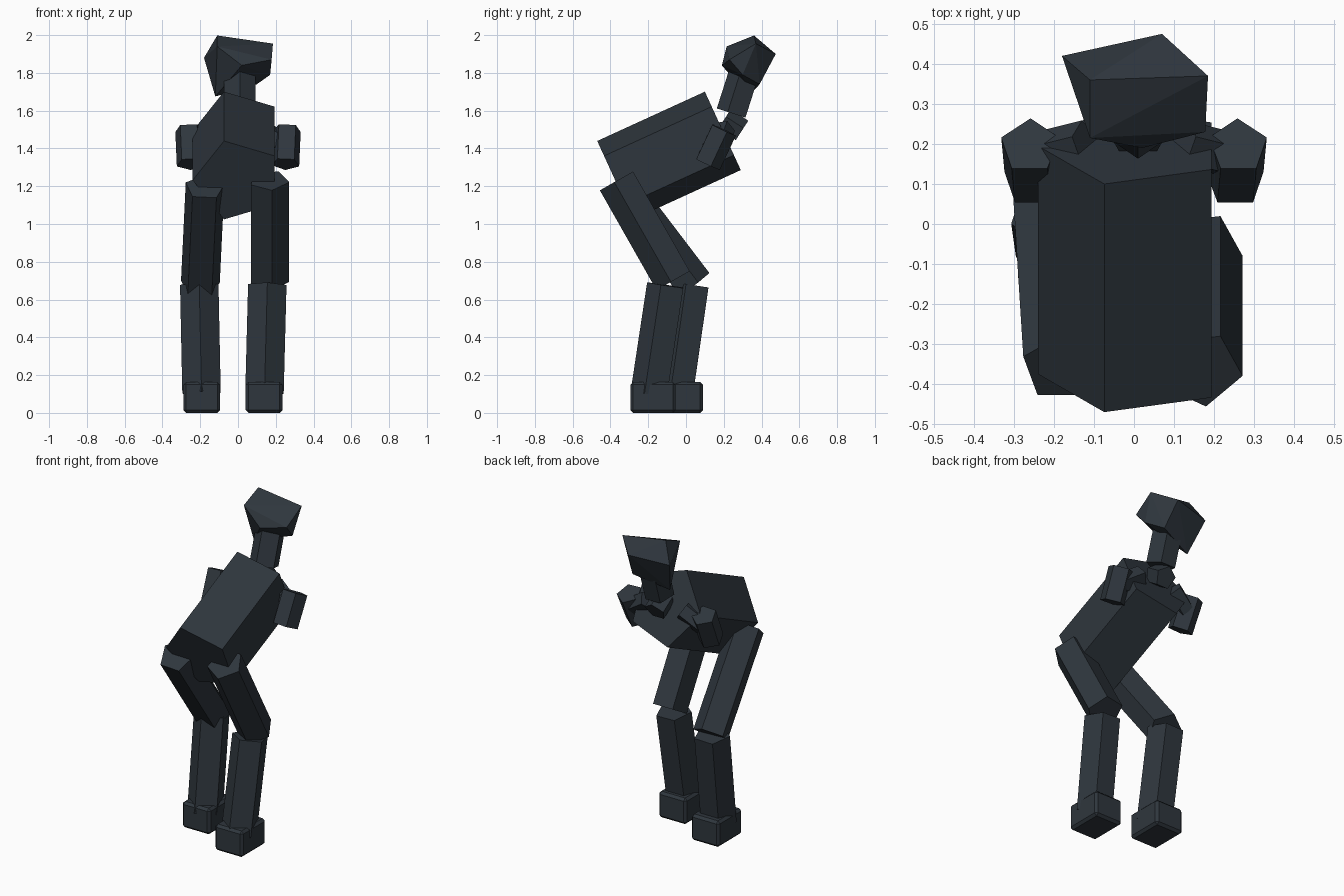
import bpy, bmesh, math
from mathutils import Vector

cube = bpy.data.objects.get("Cube")
if cube:
    bpy.data.objects.remove(cube, do_unlink=True)

# One dark slate colour
slate = bpy.data.materials.new("dark_slate")
slate.use_nodes = True
colour = (0.028, 0.037, 0.047, 1)
slate.diffuse_color = colour
slate.node_tree.nodes["Principled BSDF"].inputs["Base Color"].default_value = colour


def add_object(name, bm):
    bmesh.ops.recalc_face_normals(bm, faces=bm.faces)
    mesh = bpy.data.meshes.new(name)
    bm.to_mesh(mesh)
    bm.free()
    mesh.materials.append(slate)
    obj = bpy.data.objects.new(name, mesh)
    bpy.context.collection.objects.link(obj)
    return obj


def prism(name, start, end, radius, corner, sides=5):
    """Capped prism from start to end, first corner pointing towards 'corner'."""
    start, end, corner = Vector(start), Vector(end), Vector(corner)
    axis = (end - start).normalized()
    e1 = (corner - axis * corner.dot(axis)).normalized()
    e2 = axis.cross(e1)
    bm = bmesh.new()
    rings = []
    for centre in (start, end):
        ring = []
        for i in range(sides):
            a = math.tau * i / sides
            ring.append(bm.verts.new(centre + radius * (e1 * math.cos(a) + e2 * math.sin(a))))
        rings.append(ring)
        bm.faces.new(ring)
    low, high = rings
    for i in range(sides):
        j = (i + 1) % sides
        bm.faces.new((low[i], low[j], high[j], high[i]))
    return add_object(name, bm)


def hull(name, points):
    bm = bmesh.new()
    for p in points:
        bm.verts.new(p)
    bmesh.ops.convex_hull(bm, input=bm.verts)
    return add_object(name, bm)


def foot(name, x, y):
    bm = bmesh.new()
    bmesh.ops.create_cube(bm, size=1)
    for v in bm.verts:
        v.co = Vector((x + v.co.x * 0.195, y + v.co.y * 0.24, 0.082 + v.co.z * 0.164))
    obj = add_object(name, bm)
    bevel = obj.modifiers.new("edge_bevel", "BEVEL")
    bevel.width = 0.015
    bevel.segments = 1


# Leaning torso
prism("torso", (0, -0.375, 1.232), (0, 0.195, 1.493), 0.24, (-1, 0, 0))

# Neck and its base
prism("neck_base", (0.01, 0.2, 1.55), (0.01, 0.293, 1.49), 0.068, (0, 0, 1))
prism("neck", (0.01, 0.247, 1.585), (0.01, 0.325, 1.83), 0.088, (0, -1, 0))

# Faceted head
hull("head", [
    (-0.11, 0.36, 1.998), (0.185, 0.37, 1.955), (0.07, 0.475, 1.9),
    (-0.18, 0.42, 1.88), (-0.11, 0.215, 1.94), (0.02, 0.19, 1.84),
    (0.178, 0.23, 1.87), (0.17, 0.3, 1.79), (0.1, 0.39, 1.74),
    (-0.12, 0.33, 1.675),
])

# Short arms with shoulder stubs
for side, s in (("left", 1), ("right", -1)):
    prism(side + "_shoulder", (s * 0.12, 0.2, 1.5), (s * 0.24, 0.17, 1.42), 0.06, (0, 1, 0))
    prism(side + "_arm", (s * 0.252, 0.11, 1.318), (s * 0.26, 0.195, 1.5), 0.076, (0, 1, 0))

# Legs, set in a slight stride
prism("left_thigh", (0.165, -0.363, 1.231), (0.165, -0.063, 0.703), 0.108, (0.12, -1, 0))
prism("right_thigh", (-0.175, -0.358, 1.195), (-0.2, 0.038, 0.675), 0.108, (0, 1, 0))
prism("left_shin", (0.14, -0.187, 0.1), (0.155, -0.1, 0.675), 0.107, (0, -1, 0))
prism("right_shin", (-0.193, -0.05, 0.1), (-0.205, 0.033, 0.675), 0.107, (0, -1, 0))
foot("left_foot", 0.138, -0.175)
foot("right_foot", -0.192, -0.03)
